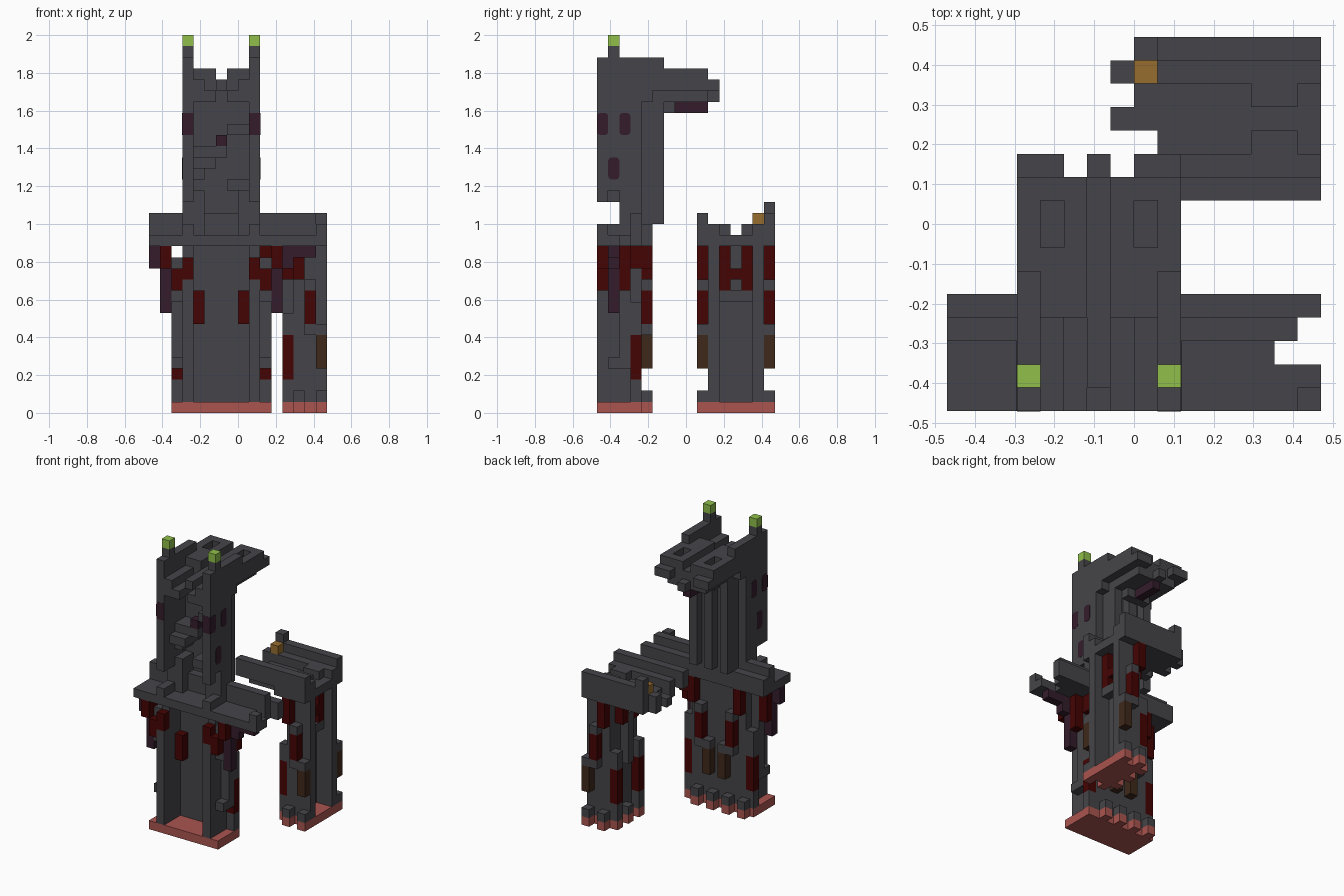
import bpy
import bmesh
from mathutils import Matrix, Vector

if "Cube" in bpy.data.objects:
    bpy.data.objects.remove(bpy.data.objects["Cube"], do_unlink=True)

U = 2 / 34                      # one block
TOWER, HUT = 13, 25             # mirror sums: tower in x, hut in y


def material(name, rgb):
    m = bpy.data.materials.new(name)
    m.use_nodes = True
    m.diffuse_color = (*rgb, 1)
    m.node_tree.nodes["Principled BSDF"].inputs["Base Color"].default_value = (*rgb, 1)
    return m


GREY = material("dark stone", (.06, .06, .068))
RED = material("deep red", (.06, .001, .001))
PINK = material("brick pink", (.4, .09, .08))
PLUM = material("dark plum", (.034, .012, .024))
BROWN = material("dark brown", (.05, .022, .011))
GOLD = material("ochre", (.31, .155, .03))
GREEN = material("leaf green", (.28, .52, .07))


def finish(name, mat, bm):
    mesh = bpy.data.meshes.new(name)
    bm.to_mesh(mesh)
    bm.free()
    mesh.materials.append(mat)
    bpy.context.collection.objects.link(bpy.data.objects.new(name, mesh))


def add_block(bm, x, y, z):
    lo = Vector((x[0] - 8, y[0] - 8, z[0])) * U
    hi = Vector((x[1] - 8, y[1] - 8, z[1])) * U
    size = hi - lo
    return bmesh.ops.create_cube(bm, size=1, matrix=Matrix.Translation((lo + hi) / 2)
                                 @ Matrix.Diagonal((*size, 1)))["verts"]


def box(name, mat, x, y, z, flip_x=False, flip_y=False):
    """Box given by block ranges, with optional mirrored copies."""
    bm = bmesh.new()
    add_block(bm, x, y, z)
    if flip_x:
        add_block(bm, (TOWER - x[1], TOWER - x[0]), y, z)
    if flip_y:
        add_block(bm, x, (HUT - y[1], HUT - y[0]), z)
    finish(name, mat, bm)


def spot(name, y, z):
    """Plate with cut corners on both outer faces of the tower."""
    bm = bmesh.new()
    for x in (3, 10):
        add_block(bm, (x - .03, x + .03), (y, y + 1), (z, z + 2))
    corners = [e for e in bm.edges if abs(e.verts[0].co.x - e.verts[1].co.x) > U / 100]
    bmesh.ops.bevel(bm, geom=corners, offset=.3 * U, segments=2, profile=.5, affect="EDGES")
    finish(name, PLUM, bm)


# Tower foot and base
box("tower_floor", PINK, (2, 11), (0, 4), (0, 1))
for i in (2, 4, 6, 8):
    box("floor_tooth", PINK, (i + .5, i + 1.5), (4, 5), (0, 1))
    box("back_stub", GREY, (i + .5, i + 1.5), (4, 5), (1, 2))
box("tower_back_wall", GREY, (3, 10), (3, 4), (1, 15))
box("front_pillar", GREY, (3, 4), (0, 3), (1, 12), flip_x=True)
box("pillar_head", GREY, (3, 4), (1, 3), (12, 15), flip_x=True)
box("side_buttress", GREY, (2, 3), (2, 3), (4, 14), flip_x=True)
box("buttress_stub", GREY, (2, 3), (1, 2), (4, 5), flip_x=True)
box("buttress_head", GREY, (2, 3), (1, 2), (10, 14), flip_x=True)
box("front_mid_red", RED, (2, 3), (0, 1), (11, 13), flip_x=True)
box("front_high_red", RED, (3, 4), (0, 1), (12, 14), flip_x=True)
box("wall_red", RED, (4, 5), (2, 5), (8, 11), flip_x=True)
box("wall_red_cap", GREY, (4, 5), (4, 5), (11, 12), flip_x=True)
box("wall_red_foot", GREY, (4, 5), (4, 5), (7, 8), flip_x=True)
box("back_brown", BROWN, (5, 6), (4, 5), (4, 7), flip_x=True)
box("back_brown_cap", GREY, (5, 6), (4, 5), (7, 8), flip_x=True)
box("back_high_red", RED, (3, 4), (4, 5), (12, 15), flip_x=True)
box("side_low_red", RED, (2, 3), (3, 4), (3, 7), flip_x=True)
box("side_low_cap", GREY, (2, 3), (3, 4), (7, 10), flip_x=True)
box("side_low_foot", GREY, (2, 3), (3, 4), (1, 3), flip_x=True)

# Growths hanging below the deck
box("hanging_plum", PLUM, (1, 2), (1, 2), (9, 13), flip_x=True)
box("hanging_red_root", RED, (1, 2), (1, 2), (13, 15), flip_x=True)
box("hanging_red_front", RED, (1, 2), (0, 1), (13, 15), flip_x=True)
box("hanging_red_back", RED, (1, 2), (2, 3), (11, 15), flip_x=True)
box("hanging_red_side", RED, (10, 11), (3, 5), (13, 15))
box("outer_plum", PLUM, (0, 1), (1, 2), (13, 15), flip_x=True)
box("outer_plum_arm", PLUM, (13, 15), (1, 2), (14, 15))

# Deck with a ridge beam
box("deck_front", GREY, (0, 15), (0, 2), (15, 16))
box("deck_middle", GREY, (0, 14), (2, 3), (15, 16))
box("deck_ridge", GREY, (0, 15), (3, 4), (15, 18))
box("deck_back", GREY, (0, 16), (4, 5), (15, 17))
box("deck_end_high", GREY, (15, 16), (0, 1), (15, 17))
box("deck_end_low", GREY, (15, 16), (1, 2), (15, 16))

# Tower shaft, open at the front
box("shaft_foot", GREY, (3, 4), (0, 2), (16, 17), flip_x=True)
box("shaft_side_wall", GREY, (3, 4), (2, 4), (16, 32), flip_x=True)
box("shaft_side_front", GREY, (3, 4), (0, 2), (20, 32), flip_x=True)
box("shaft_side_tip", GREY, (3, 4), (0, 1), (19, 20), flip_x=True)
box("shaft_left_notch", GREY, (3, 4), (1, 2), (19, 20))
box("shaft_corbel", GREY, (3, 4), (4, 5), (28, 32), flip_x=True)
box("shaft_corbel_tip", GREY, (3, 4), (5, 6), (29, 32), flip_x=True)
box("shaft_back_wall", GREY, (4, 9), (4, 5), (17, 30))
box("shaft_back_rib", GREY, (4, 5), (5, 6), (17, 30), flip_x=True)
box("shaft_mid_rib", GREY, (6, 7), (5, 6), (17, 28))
box("shaft_inner_pier", GREY, (4, 5), (2, 4), (16, 20), flip_x=True)
box("horn", GREY, (3, 4), (1, 2), (32, 33), flip_x=True)
box("horn_tip", GREEN, (3, 4), (1, 2), (33, 34), flip_x=True)

# Broken ledges inside the shaft
for x0, x1, depth, z in ((4, 5, 2, 21), (4, 6, 1, 22), (4, 7, 2, 23), (7, 9, 1, 20), (7, 9, 2, 25)):
    box("ledge", GREY, (x0, x1), (depth, 4), (z, z + 1))
box("ledge_growth", PLUM, (6, 7), (2, 3), (24, 25))
box("upper_shelf", GREY, (4, 5), (0, 4), (28, 30), flip_x=True)
box("upper_cross_shelf", GREY, (5, 6), (0, 4), (28, 29), flip_x=True)
box("upper_middle_shelf", GREY, (6, 7), (1, 4), (29, 30))

# Overhanging roof
box("roof_edge", GREY, (4, 6), (4, 7), (29, 31), flip_x=True)
box("roof_gap", GREY, (6, 7), (4, 10), (29, 30))
box("roof_eave", GREY, (3, 4), (6, 10), (29, 31), flip_x=True)
box("roof_slab", GREY, (4, 9), (6, 10), (28, 30))
box("roof_rib", GREY, (5, 6), (7, 10), (30, 31), flip_x=True)
box("roof_corner", GREY, (4, 5), (9, 10), (30, 31), flip_x=True)
box("roof_finger", GREY, (3, 5), (9, 11), (29, 30), flip_x=True)
box("roof_middle_finger", GREY, (6, 7), (10, 11), (28, 29))
box("roof_bracket", GREY, (5, 8), (6, 7), (27, 28))
box("roof_plum", PLUM, (6, 7), (7, 10), (27, 28))

# Plum spots on the shaft
for y, z in ((0, 25), (2, 25), (1, 21)):
    spot("side_spot", y, z)
box("front_spot", PLUM, (3, 4), (-.02, 0), (25, 27), flip_x=True)

# Rear hut body, open on its left side
box("hut_floor", PINK, (13, 16), (10, 15), (0, 1))
for x in (13, 15):
    box("hut_floor_tooth", PINK, (x, x + 1), (9, 10), (0, 1), flip_y=True)
    box("hut_stub", GREY, (x, x + 1), (9, 10), (1, 2), flip_y=True)
for y in (10, 12, 14):
    box("hut_side_tooth", PINK, (12, 13), (y, y + 1), (0, 1))
    box("hut_side_stub", GREY, (12, 13), (y, y + 1), (1, 2))
box("hut_back_wall", GREY, (13, 14), (11, 14), (1, 15))
box("hut_side_wall", GREY, (13, 16), (10, 11), (1, 15), flip_y=True)
box("hut_panel_red", RED, (14, 15), (11, 12), (11, 15), flip_y=True)
box("hut_panel_bar", RED, (14, 15), (12, 13), (12, 13))
box("hut_lintel", GREY, (14, 15), (11, 14), (10, 11))

# Hut growths on its outer faces
box("hut_low_red", RED, (12, 13), (10, 11), (3, 7), flip_y=True)
box("hut_low_foot", GREY, (12, 13), (10, 11), (2, 3), flip_y=True)
box("hut_low_cap", GREY, (12, 13), (10, 11), (7, 9), flip_y=True)
box("hut_side_column", GREY, (12, 13), (12, 13), (7, 13))
box("hut_side_red", RED, (12, 13), (11, 12), (12, 15), flip_y=True)
box("hut_brown", BROWN, (15, 16), (9, 10), (4, 7), flip_y=True)
box("hut_brown_cap", GREY, (15, 16), (9, 10), (7, 8), flip_y=True)
box("hut_mid_red", RED, (14, 15), (9, 10), (8, 11), flip_y=True)
box("hut_mid_cap", GREY, (14, 15), (9, 10), (11, 12), flip_y=True)
box("hut_mid_foot", GREY, (14, 15), (9, 10), (7, 8), flip_y=True)
box("hut_high_red", RED, (13, 14), (9, 10), (12, 15), flip_y=True)

# Hut roof beams
box("hut_front_beam", GREY, (7, 16), (9, 10), (16, 18))
box("hut_front_lintel", GREY, (12, 16), (9, 10), (15, 16))
box("hut_front_inner_beam", GREY, (8, 16), (10, 11), (15, 17))
box("hut_low_slab", GREY, (9, 16), (11, 14), (15, 16))
box("hut_slab_tip", GREY, (7, 9), (12, 13), (15, 16))
box("hut_slab_end", GREY, (8, 9), (13, 14), (15, 16))
box("hut_raised_slab", GREY, (13, 15), (11, 12), (16, 17), flip_y=True)
box("hut_rear_inner_beam", GREY, (7, 16), (14, 15), (15, 17))
box("hut_rear_beam", GREY, (8, 16), (15, 16), (15, 18))
box("hut_rear_knob", GREY, (8, 9), (15, 16), (18, 19))
box("hut_ochre_block", GOLD, (8, 9), (14, 15), (17, 18))
